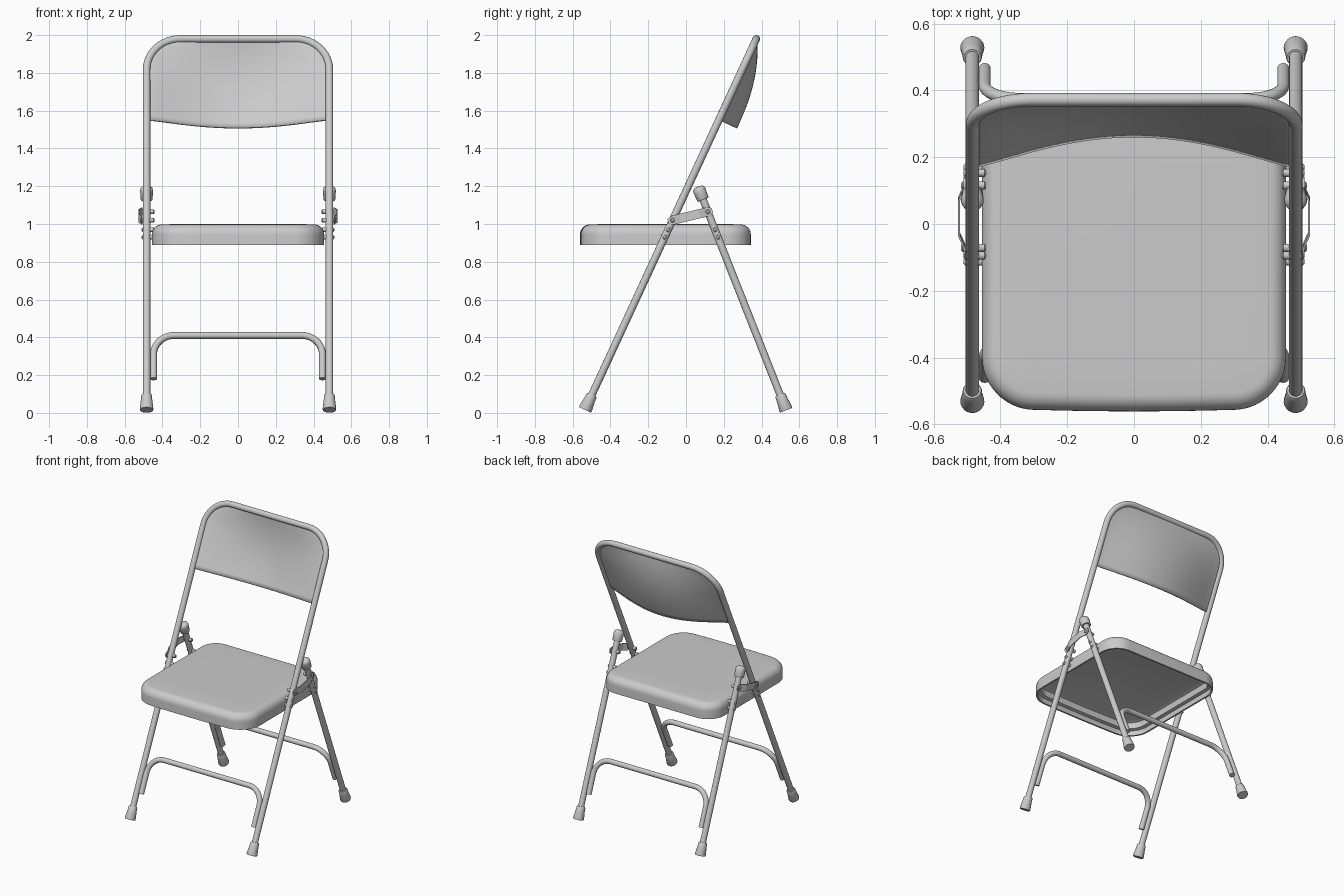
import bpy, bmesh, math
from mathutils import Vector

if "Cube" in bpy.data.objects:
    bpy.data.objects.remove(bpy.data.objects["Cube"])

LEG_X = 0.484
front = lambda z, x=LEG_X: Vector((x, -0.535 + (z - 0.016) * 0.462, z))
rear = lambda z, x=LEG_X: Vector((x, 0.53 - (z - 0.016) * 0.395, z))


def mesh_object(name, bm, angle=40):
    bmesh.ops.recalc_face_normals(bm, faces=bm.faces)
    me = bpy.data.meshes.new(name)
    bm.to_mesh(me)
    bm.free()
    ob = bpy.data.objects.new(name, me)
    bpy.context.collection.objects.link(ob)
    bpy.ops.object.select_all(action='DESELECT')
    ob.select_set(True)
    bpy.context.view_layer.objects.active = ob
    bpy.ops.object.shade_smooth_by_angle(angle=math.radians(angle))
    return ob


def skin(bm, rings, cap=True):
    """Join closed rings of points into a surface."""
    vs = [[bm.verts.new(p) for p in ring] for ring in rings]
    for a, b in zip(vs, vs[1:]):
        n = len(a)
        for i in range(n):
            bm.faces.new((a[i], a[(i + 1) % n], b[(i + 1) % n], b[i]))
    if cap:
        bm.faces.new(vs[0])
        bm.faces.new(vs[-1])


def lathe(name, origin, axis, profile, n=24):
    """Revolve (distance along axis, radius) points."""
    q = Vector((0, 0, 1)).rotation_difference(axis)
    bm = bmesh.new()
    skin(bm, [[origin + q @ Vector((r * math.cos(t), r * math.sin(t), h))
               for t in (2 * math.pi * i / n for i in range(n))] for h, r in profile])
    return mesh_object(name, bm)


def tube(name, pts, radius, n=20):
    """Round tube along a planar path."""
    bm = bmesh.new()
    rings = []
    normal = None
    for i, p in enumerate(pts):
        t = (pts[min(i + 1, len(pts) - 1)] - pts[max(i - 1, 0)]).normalized()
        if normal is None:
            normal = t.orthogonal().normalized()
        normal = (normal - t * normal.dot(t)).normalized()
        side = t.cross(normal)
        rings.append([p + radius * (normal * math.cos(a) + side * math.sin(a))
                      for a in (2 * math.pi * k / n for k in range(n))])
    skin(bm, rings)
    return mesh_object(name, bm)


def u_path(line, x, z_end, z_top, r):
    """Upside-down U with rounded corners lying in a leg's plane."""
    up = (line(2) - line(0)).normalized()
    half = []
    c = line(z_top, x)
    for i in range(13):
        t = i / 12 * math.pi / 2
        half.append(c - up * r * (1 - math.sin(t)) - Vector((1, 0, 0)) * r * (1 - math.cos(t)))
    half.insert(0, line(z_end, x))
    return half + [Vector((-p.x, p.y, p.z)) for p in reversed(half)]


# Main frame, rear legs and the two cross bars
CORNER = 0.18
tube("front_frame", u_path(front, LEG_X, 0.05, 1.98, CORNER), 0.02)
tube("front_cross_bar", u_path(front, 0.447, 0.18, 0.41, 0.11), 0.018)
tube("rear_cross_bar", u_path(rear, 0.447, 0.18, 0.41, 0.11), 0.018)

FOOT = [(0, 0.028), (0, 0.034), (0.008, 0.036), (0.06, 0.030), (0.082, 0.029), (0.088, 0.026), (0.088, 0.018)]
CAP = [(0, 0.018), (0, 0.029), (0.005, 0.032), (0.055, 0.034), (0.066, 0.031), (0.073, 0.022), (0.075, 0.008)]

for s, side in ((1, "right"), (-1, "left")):
    x = s * LEG_X
    f_dir = (front(1, x) - front(0, x)).normalized()
    r_dir = (rear(1, x) - rear(0, x)).normalized()
    tube("rear_leg_" + side, [rear(0.05, x), rear(1.18, x)], 0.02)
    # Rubber feet and top caps
    lathe("front_foot_" + side, front(0.016, x), f_dir, FOOT)
    lathe("rear_foot_" + side, rear(0.014, x), r_dir, FOOT)
    lathe("rear_leg_cap_" + side, rear(1.128, x), r_dir, CAP)

    # Rivets through the legs into the seat
    for name, line, zs in (("front", front, (0.93, 0.97, 1.02)), ("rear", rear, (0.93, 0.97, 1.065))):
        for i, z in enumerate(zs):
            end = 0.075 if i == 2 else 0.067
            lathe(f"{name}_rivet_{i}_{side}", line(z, s * 0.443), Vector((s, 0, 0)),
                  [(0, 0.008), (0.004, 0.012), (end - 0.005, 0.012), (end, 0.007)], 12)

    # Folding link strap, bowed outward
    a, b = front(1.02, 0), rear(1.065, 0)
    d = b - a
    up = Vector((1, 0, 0)).cross(d).normalized() * 0.024
    bm = bmesh.new()
    rings = []
    for t, ox, h in ((-0.13, 0.505, 0.5), (-0.06, 0.505, 0.85), (0.03, 0.505, 1), (0.22, 0.521, 1),
                     (0.78, 0.521, 1), (0.97, 0.505, 1), (1.06, 0.505, 0.85), (1.13, 0.505, 0.5)):
        p = a + d * t
        rings.append([p + up * h * k + Vector((s * (ox + o), 0, 0))
                      for k, o in ((-1, 0), (1, 0), (1, 0.006), (-1, 0.006))])
    skin(bm, rings)
    mesh_object("folding_link_" + side, bm, 20)


# Seat pan: rounded rectangle rings, open underneath with a stepped rim
def seat_ring(inset, z):
    pts = []
    w, y0, y1 = 0.455 - inset, -0.55 + inset, 0.343 - inset
    for sx, sy, a0, r0 in ((1, 1, 0, 0.13), (-1, 1, 90, 0.13), (-1, -1, 180, 0.15), (1, -1, 270, 0.15)):
        r = max(r0 - inset, 0.02)
        cx, cy = sx * (w - r), (y1 - r if sy > 0 else y0 + r)
        for i in range(13):
            t = math.radians(a0 + 90 * i / 12)
            pts.append([cx + r * math.cos(t), cy + r * math.sin(t), z])
        if a0 == 180:
            pts += [[w * k, y0, z] for k in (-0.45, -0.22, 0, 0.22, 0.45)]
    for p in pts:
        if p[1] < 0:
            p[1] -= 0.011 * (1 - (p[0] / w) ** 2) * (p[1] / y0) ** 4
    return [Vector(p) for p in pts]


profile = [(0.06, 0.978), (0.04, 0.97), (0.034, 0.93), (0.012, 0.925), (0.012, 0.89), (0, 0.89), (0, 0.945)]
profile += [(0.05 * (1 - math.cos(t)), 0.945 + 0.052 * math.sin(t))
            for t in (math.pi / 2 * i / 8 for i in range(1, 9))]
profile += [(0.10, 0.999), (0.16, 1.0)]
bm = bmesh.new()
skin(bm, [seat_ring(*p) for p in profile])
mesh_object("seat", bm)

# Backrest: sheet dished rearward, filling the top of the frame
up = (front(2, 0) - front(1, 0)).normalized()
back = Vector((0, up.z, -up.y))
base, top = front(1.55, 0), front(1.98, 0)
length = (top - base).length
NU, NV = 40, 26
bm = bmesh.new()
grid = []
for j in range(NV + 1):
    v = math.sin(j / NV * math.pi / 2)
    over = max(0, v * length - (length - CORNER))
    half = LEG_X - CORNER + math.sqrt(max(0, CORNER ** 2 - over ** 2)) - 0.004
    row = []
    for i in range(NU + 1):
        u = 2 * i / NU - 1
        depth = 0.1 * (1 - v ** 2.5) * (1 - u * u) ** 1.3
        row.append(bm.verts.new(base + up * length * v + back * depth + Vector((half * u, 0, 0))))
    grid.append(row)
for a, b in zip(grid, grid[1:]):
    for i in range(NU):
        bm.faces.new((a[i], a[i + 1], b[i + 1], b[i]))
panel = mesh_object("backrest", bm)
mod = panel.modifiers.new("thickness", 'SOLIDIFY')
mod.thickness = 0.012
mod.offset = 0
